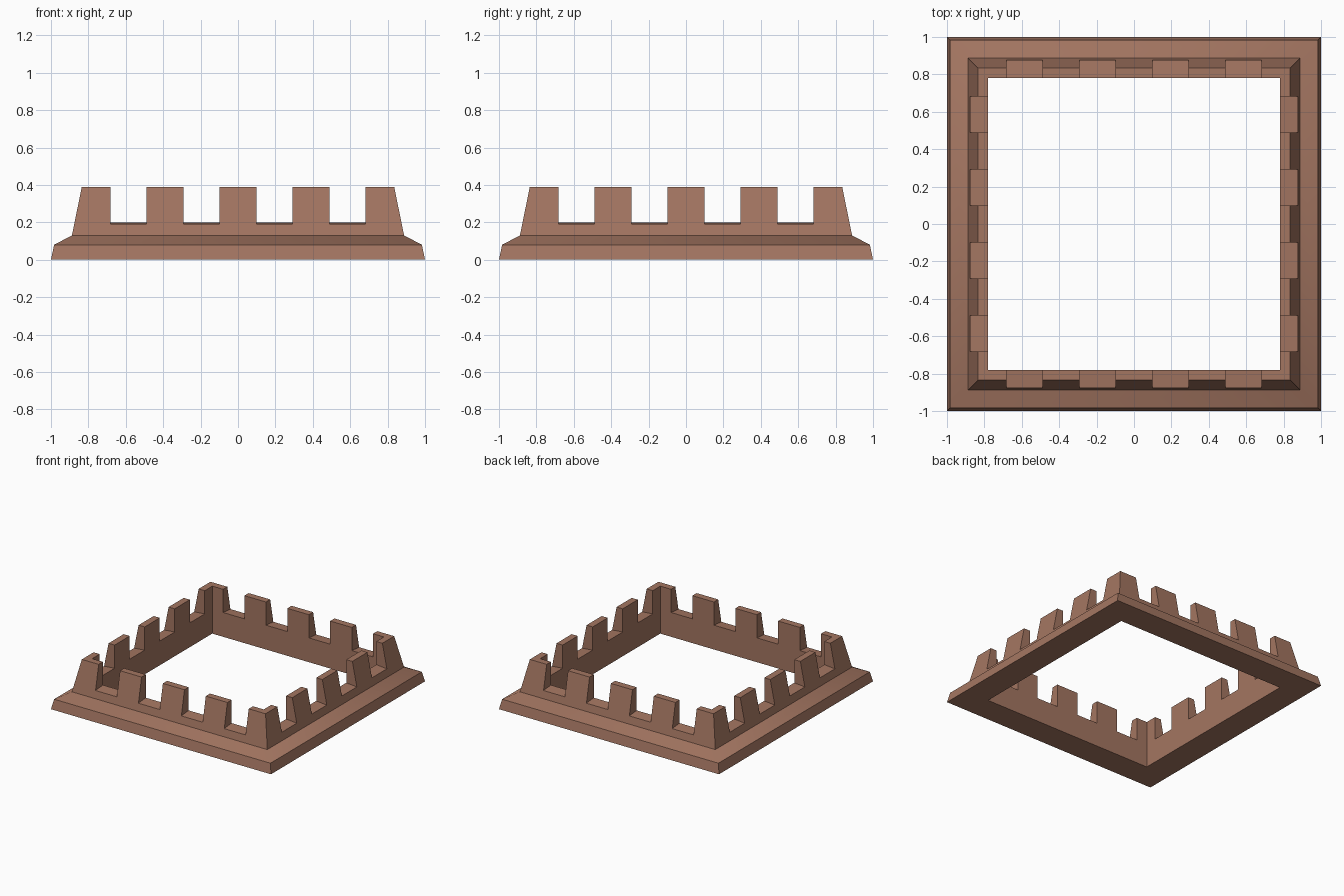
import bpy, bmesh, math
from mathutils import Matrix, Vector

if "Cube" in bpy.data.objects:
    bpy.data.objects.remove(bpy.data.objects["Cube"])

clay = bpy.data.materials.new("reddish brown stone")
clay.diffuse_color = (0.37, 0.18, 0.12, 1)
clay.use_nodes = True
clay.node_tree.nodes["Principled BSDF"].inputs["Base Color"].default_value = clay.diffuse_color


def make_object(name, bm):
    bmesh.ops.recalc_face_normals(bm, faces=bm.faces[:])
    mesh = bpy.data.meshes.new(name)
    bm.to_mesh(mesh)
    bm.free()
    mesh.materials.append(clay)
    obj = bpy.data.objects.new(name, mesh)
    bpy.context.collection.objects.link(obj)
    return obj


# Parapet: wall cross-section (distance from centre, height) swept round a square
profile = [(0.78, 0), (1.0, 0), (0.983, 0.08), (0.888, 0.13),
           (0.835, 0.39), (0.78, 0.39)]
corners = [(-1, -1), (1, -1), (1, 1), (-1, 1)]
bm = bmesh.new()
rings = [[bm.verts.new((r * cx, r * cy, z)) for r, z in profile]
         for cx, cy in corners]
n = len(profile)
for c in range(4):
    a, b = rings[c], rings[(c + 1) % 4]
    for i in range(n):
        j = (i + 1) % n
        bm.faces.new((a[i], a[j], b[j], b[i]))
parapet = make_object("parapet", bm)

# Crenel cutters: four gaps per side, floors sloping slightly outward
bm = bmesh.new()
section = [(0.72, 0.205), (0.95, 0.184), (0.95, 0.6), (0.72, 0.6)]
for side in range(4):
    turn = Matrix.Rotation(side * math.pi / 2, 4, 'Z')
    for centre in (-0.585, -0.195, 0.195, 0.585):
        ends = [[bm.verts.new(turn @ Vector((centre + s * 0.097, -r, z)))
                 for r, z in section] for s in (-1, 1)]
        bm.faces.new(ends[0])
        bm.faces.new(ends[1])
        for i in range(4):
            j = (i + 1) % 4
            bm.faces.new((ends[0][i], ends[0][j], ends[1][j], ends[1][i]))
cutter = make_object("crenel_cutter", bm)
cutter.hide_render = True

# Cut the gaps, then drop the cutter
cut = parapet.modifiers.new("crenels", 'BOOLEAN')
cut.operation = 'DIFFERENCE'
cut.solver = 'EXACT'
cut.object = cutter
bpy.context.view_layer.objects.active = parapet
parapet.select_set(True)
bpy.ops.object.modifier_apply(modifier=cut.name)
bpy.data.objects.remove(cutter, do_unlink=True)

# Soft shading over the skirt bends, sharp at the crenels
bpy.ops.object.shade_smooth_by_angle(angle=math.radians(40))
